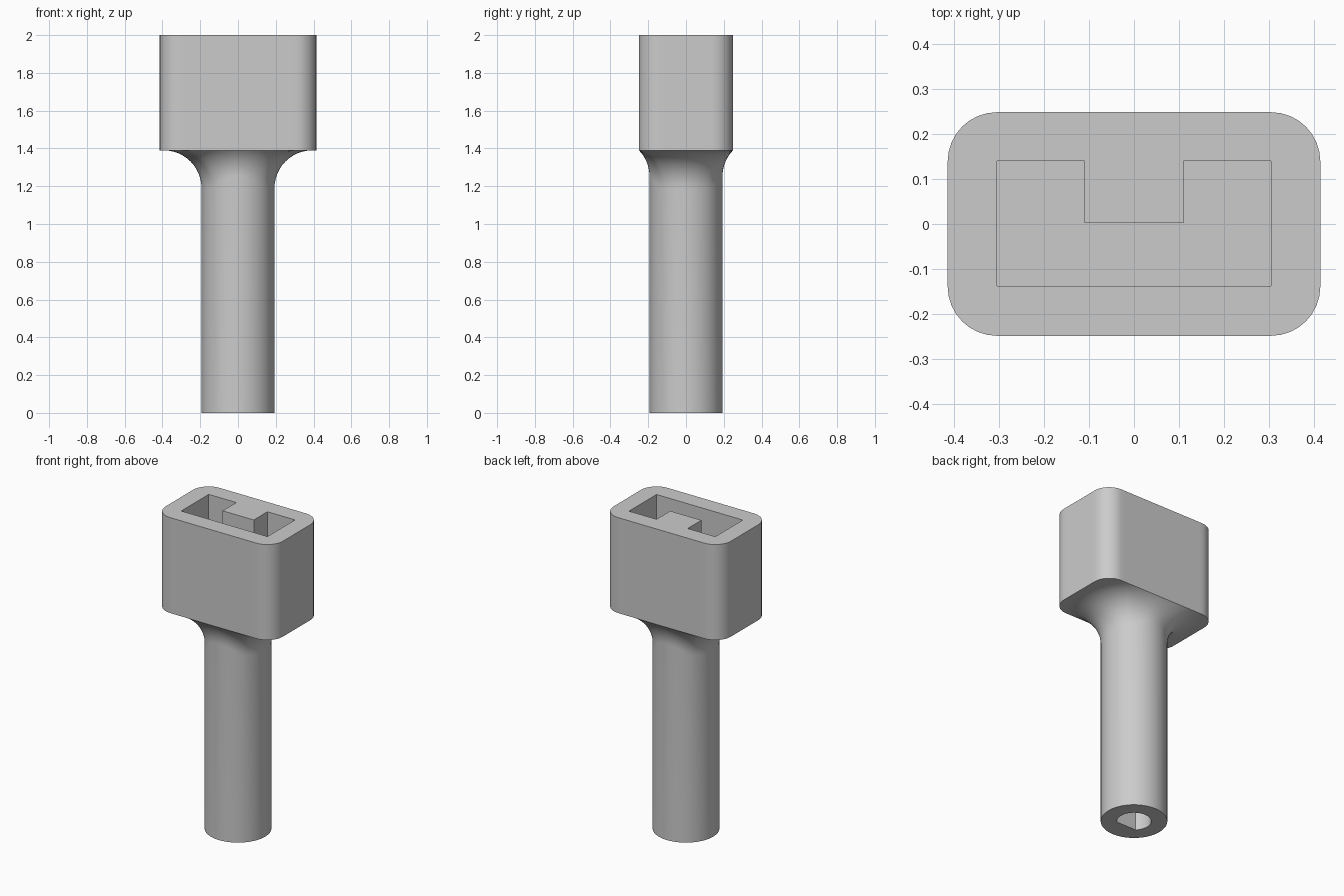
import bpy, bmesh, math
from mathutils import Vector

if "Cube" in bpy.data.objects:
    bpy.data.objects.remove(bpy.data.objects["Cube"])

HALF_X, HALF_Y, CORNER = 0.415, 0.249, 0.11
SHAFT_R, FILLET_R = 0.193, 0.2
HEAD_Z, TOP_Z = 1.39, 2.0

grey = bpy.data.materials.new("plain_grey")
grey.use_nodes = True
grey.diffuse_color = (0.6, 0.6, 0.6, 1)
grey.node_tree.nodes["Principled BSDF"].inputs["Base Color"].default_value = grey.diffuse_color


def make_object(name, bm):
    bmesh.ops.recalc_face_normals(bm, faces=bm.faces)
    mesh = bpy.data.meshes.new(name)
    bm.to_mesh(mesh)
    bm.free()
    mesh.materials.append(grey)
    obj = bpy.data.objects.new(name, mesh)
    bpy.context.collection.objects.link(obj)
    return obj


def head_outline():
    """Rounded rectangle with finely divided straight sides."""
    cx, cy = HALF_X - CORNER, HALF_Y - CORNER
    corners = []
    for i, (sx, sy) in enumerate([(1, 1), (-1, 1), (-1, -1), (1, -1)]):
        arc = []
        for k in range(9):
            a = (i + k / 8) * math.pi / 2
            arc.append(Vector((sx * cx + CORNER * math.cos(a), sy * cy + CORNER * math.sin(a))))
        corners.append(arc)
    points = []
    for i, arc in enumerate(corners):
        points += arc
        end, steps = corners[(i + 1) % 4][0], 24 if i % 2 == 0 else 10
        points += [arc[-1].lerp(end, k / steps) for k in range(1, steps)]
    return points


def fillet_point(p, t):
    """Point on a rolling fillet that stops at the head edge where space is short."""
    reach = min(FILLET_R, p.length - SHAFT_R)
    sweep = math.acos(1 - reach / FILLET_R)
    a = sweep * t
    r = SHAFT_R + FILLET_R * (1 - math.cos(a))
    xy = p.normalized() * r
    return (xy.x, xy.y, HEAD_Z - FILLET_R * (math.sin(sweep) - math.sin(a)))


def prism(name, points, z0, z1):
    bm = bmesh.new()
    face = bm.faces.new([bm.verts.new((x, y, z0)) for x, y in points])
    geom = bmesh.ops.extrude_face_region(bm, geom=[face])["geom"]
    bmesh.ops.translate(bm, vec=(0, 0, z1 - z0),
                        verts=[v for v in geom if isinstance(v, bmesh.types.BMVert)])
    return make_object(name, bm)


# Shaft, flared neck and head as one lofted solid
outline = head_outline()
rows = [[(*(p.normalized() * SHAFT_R), 0) for p in outline]]
rows += [[fillet_point(p, k / 12) for p in outline] for k in range(13)]
rows += [[(p.x, p.y, z) for p in outline] for z in (HEAD_Z, TOP_Z)]

bm = bmesh.new()
rings = [[bm.verts.new(co) for co in row] for row in rows]
count = len(outline)
for low, high in zip(rings, rings[1:]):
    for i in range(count):
        j = (i + 1) % count
        bm.faces.new((low[i], low[j], high[j], high[i]))
bm.faces.new(rings[0])
bm.faces.new(rings[-1])
bmesh.ops.remove_doubles(bm, verts=bm.verts, dist=0.0001)
body = make_object("socket_adapter_body", bm)

# U-shaped socket in the head
socket = [(-0.305, -0.138), (0.305, -0.138), (0.305, 0.14), (0.11, 0.14),
          (0.11, 0.002), (-0.11, 0.002), (-0.11, 0.14), (-0.305, 0.14)]
# D-shaped bore in the foot, flat side to the front
flat = math.asin(0.07 / 0.1)
bore = []
for k in range(41):
    a = -flat + (math.pi + 2 * flat) * k / 40
    bore.append((0.1 * math.cos(a), 0.1 * math.sin(a)))

cutters = [prism("socket_cutter", socket, 1.5, 2.1), prism("bore_cutter", bore, -0.1, 0.5)]
bpy.context.view_layer.objects.active = body
body.select_set(True)
for cutter in cutters:
    cutter.hide_render = True
    mod = body.modifiers.new(cutter.name, "BOOLEAN")
    mod.operation, mod.solver, mod.object = "DIFFERENCE", "EXACT", cutter
    bpy.ops.object.modifier_apply(modifier=mod.name)
    bpy.data.objects.remove(cutter)

bpy.ops.object.shade_smooth_by_angle(angle=math.radians(30))
